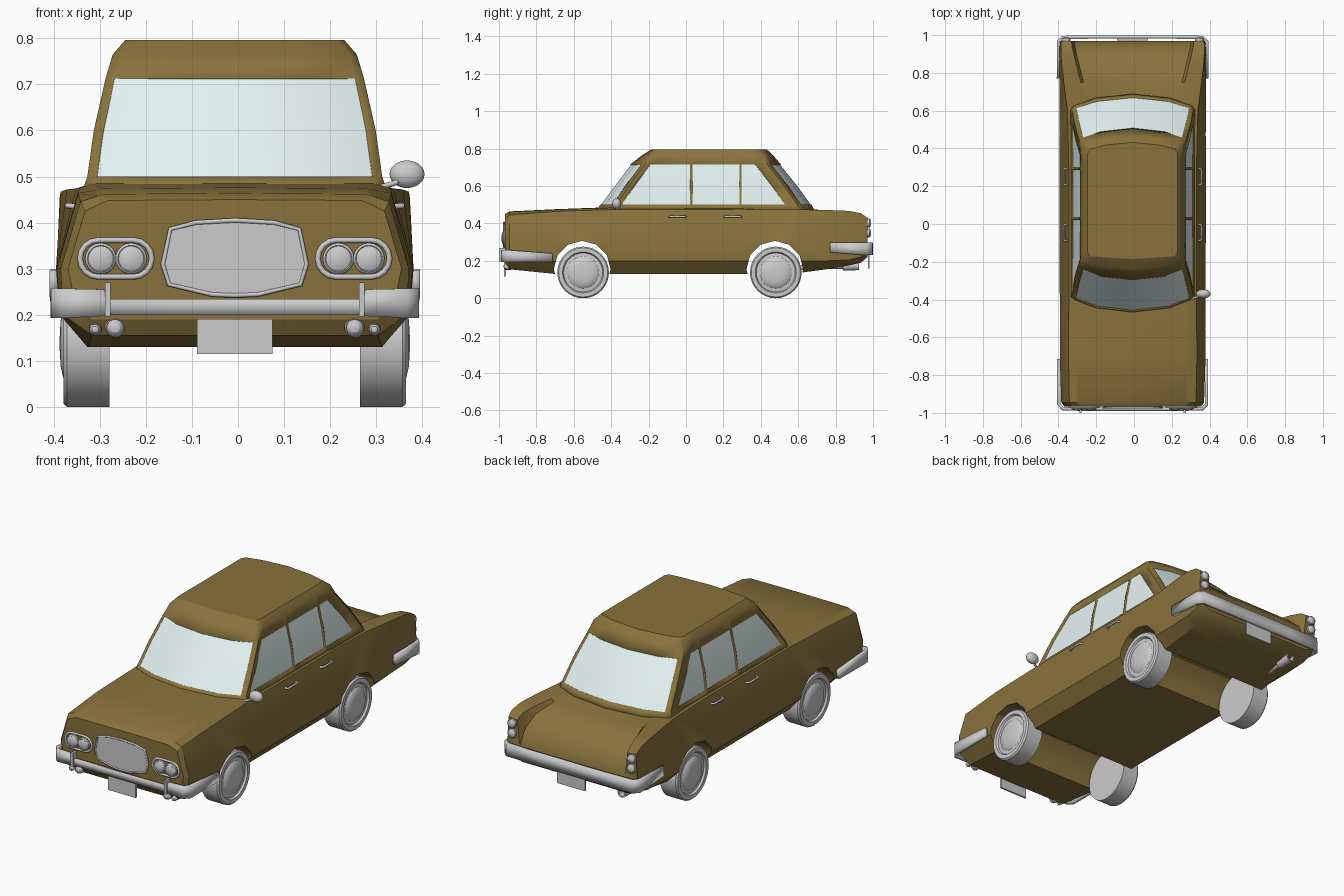
import bpy, bmesh
from math import radians, pi, cos, sin
from mathutils import Vector

if "Cube" in bpy.data.objects:
    bpy.data.objects.remove(bpy.data.objects["Cube"])

CX = -0.007   # the car sits slightly off centre because of its single mirror


def material(name, col):
    m = bpy.data.materials.new(name)
    m.diffuse_color = (*col, 1)
    m.use_nodes = True
    m.node_tree.nodes["Principled BSDF"].inputs["Base Color"].default_value = m.diffuse_color
    return m


PAINT = material("paint", (0.25, 0.17, 0.045))
GLASS = material("glass", (0.78, 0.90, 0.90))


def finish(ob, mat=None, angle=30):
    bpy.ops.object.select_all(action='DESELECT')
    ob.select_set(True)
    bpy.context.view_layer.objects.active = ob
    if ob.type == 'CURVE':
        bpy.ops.object.convert(target='MESH')
        ob = bpy.context.object
    bpy.ops.object.shade_smooth_by_angle(angle=radians(angle))
    if mat:
        ob.data.materials.append(mat)
    ob.location.x += CX
    return ob


def to_object(name, bm):
    me = bpy.data.meshes.new(name)
    bm.to_mesh(me)
    bm.free()
    ob = bpy.data.objects.new(name, me)
    bpy.context.collection.objects.link(ob)
    return ob


def loft(name, half_rings, keep=None, inset=0):
    """Skin mirrored half sections; keep(i, j) picks the faces by row and half column."""
    bm = bmesh.new()
    rings = []
    for h in half_rings:
        full = h + [(-x, y, z) for x, y, z in h[-2:0:-1]]
        rings.append([bm.verts.new(p) for p in full])
    n, last = len(rings[0]), len(half_rings[0]) - 2
    drop = []
    for i in range(len(rings) - 1):
        for j in range(n):
            k = (j + 1) % n
            f = bm.faces.new((rings[i][j], rings[i][k], rings[i + 1][k], rings[i + 1][j]))
            if keep and not keep(i, min(j, n - 1 - j)):
                drop.append(f)
    caps = [bm.faces.new(rings[0]), bm.faces.new(rings[-1])]
    bmesh.ops.recalc_face_normals(bm, faces=bm.faces)
    if keep:
        drop += [caps[0]] + ([caps[1]] if not keep(-1, -1) else [])
        bmesh.ops.delete(bm, geom=drop, context='FACES')
    bm.normal_update()
    for v in bm.verts:
        v.co -= v.normal * inset
    return to_object(name, bm)


def plate(name, pts, y0, y1):
    """Extrude an (x, z) outline along y."""
    bm = bmesh.new()
    a = [bm.verts.new((x, y0, z)) for x, z in pts]
    b = [bm.verts.new((x, y1, z)) for x, z in pts]
    bm.faces.new(a)
    bm.faces.new(b)
    for i in range(len(a)):
        k = (i + 1) % len(a)
        bm.faces.new((a[i], a[k], b[k], b[i]))
    bmesh.ops.recalc_face_normals(bm, faces=bm.faces)
    return finish(to_object(name, bm))


def tube(name, pts, r, cyclic=False):
    cu = bpy.data.curves.new(name, 'CURVE')
    cu.dimensions = '3D'
    cu.bevel_depth, cu.bevel_resolution, cu.use_fill_caps = r, 2, True
    s = cu.splines.new('POLY')
    s.points.add(len(pts) - 1)
    for p, co in zip(s.points, pts):
        p.co = (*co, 1)
    s.use_cyclic_u = cyclic
    ob = bpy.data.objects.new(name, cu)
    bpy.context.collection.objects.link(ob)
    return finish(ob, angle=50)


def lathe(name, profile, loc, axis, n=28):
    """Spin (radius, offset) points round an axis direction."""
    bm = bmesh.new()
    q = Vector((0, 0, 1)).rotation_difference(Vector(axis))
    rings = [[bm.verts.new(q @ Vector((r * cos(2 * pi * k / n), r * sin(2 * pi * k / n), h)) + Vector(loc))
              for k in range(n)] for r, h in profile]
    for a, b in zip(rings, rings[1:]):
        for k in range(n):
            bm.faces.new((a[k], a[(k + 1) % n], b[(k + 1) % n], b[k]))
    bm.faces.new(rings[0])
    bm.faces.new(rings[-1])
    bmesh.ops.recalc_face_normals(bm, faces=bm.faces)
    return finish(to_object(name, bm))


# Lower body: y, bottom z, bottom w, low w, mid w, shoulder x z, lid edge x z, lid z
SECTIONS = [
    (-.967, .19, .31, .345, .362, .325, .425, .29, .442, .45),
    (-.945, .155, .31, .373, .378, .335, .445, .30, .457, .464),
    (-.70, .13, .32, .38, .386, .34, .464, .30, .471, .476),
    (-.40, .13, .32, .38, .386, .338, .474, .31, .484, .487),
    (.30, .13, .32, .38, .388, .338, .476, .31, .485, .487),
    (.60, .135, .32, .38, .388, .345, .474, .26, .476, .478),
    (.75, .155, .32, .38, .388, .365, .472, .275, .470, .460),
    (.87, .175, .32, .38, .388, .378, .467, .305, .462, .430),
    (.935, .19, .32, .38, .387, .38, .455, .32, .450, .370),
    (.97, .22, .32, .375, .383, .378, .430, .325, .425, .295),
]
body = loft("body", [[(0, y, b), (wb, y, b), (wl, y, max(.2, b + .03)), (wm, y, .3), (sx, y, sz),
                      (ex, y, ez), (ex - .015, y, zt - .002), (0, y, zt)]
                     for y, b, wb, wl, wm, sx, sz, ex, ez, zt in SECTIONS])

# Wheel arches cut right across the body
for yc in (-.555, .475):
    bpy.ops.mesh.primitive_cylinder_add(vertices=12, radius=.152, depth=1.2,
                                        location=(0, yc, .155), rotation=(0, pi / 2, 0))
    cutter = bpy.context.object
    mod = body.modifiers.new("arch", 'BOOLEAN')
    mod.operation, mod.object, mod.solver = 'DIFFERENCE', cutter, 'EXACT'
    bpy.context.view_layer.objects.active = body
    bpy.ops.object.modifier_apply(modifier=mod.name)
    bpy.data.objects.remove(cutter)
finish(body, PAINT)

# Cabin: z, front centre y, front corner y, half width, rear corner y, rear centre y
LEVELS = [(.465, -.475, -.40, .332, .62, .69), (.50, -.46, -.385, .32, .605, .672),
          (.60, -.385, -.315, .306, .535, .60), (.715, -.298, -.23, .28, .445, .508),
          (.765, -.235, -.195, .265, .42, .465), (.796, -.185, -.16, .238, .385, .432)]


def cabin_ring(z, yf, fc, x, rc, yr):
    pts = [(0, yf), (.6 * x, yf + .3 * (fc - yf)), (.94 * x, fc - .01), (x, fc + .01), (x, fc + .04),
           (x, .022), (x, .034), (x, .286), (x, .298), (x, rc - .075), (x, rc - .01),
           (.94 * x, rc + .012), (.6 * x, yr - .3 * (yr - rc)), (0, yr)]
    return [(a, b, z) for a, b in pts]


rings = [cabin_ring(*lv) for lv in LEVELS]
PANES = {"windshield": (0, 1), "side_windows": (4, 6, 8), "rear_window": (11, 12)}
ALL = sum(PANES.values(), ())
cabin = loft("cabin", rings, lambda i, j: not (i in (1, 2) and j in ALL))
sol = cabin.modifiers.new("thickness", 'SOLIDIFY')
sol.thickness, sol.offset = .01, -1
finish(cabin, PAINT)
for name, cols in PANES.items():
    finish(loft(name, rings, lambda i, j: i in (1, 2) and j in cols, .004), GLASS)

# Wheels with dished rim and hub cap
WHEEL = [(.138, 0), (.138, .092), (.131, .1), (.11, .1), (.104, .09), (.085, .092),
         (.076, .1), (.05, .106), (.015, .108)]
for s in (-1, 1):
    for name, yc in (("front_wheel", -.55), ("rear_wheel", .48)):
        lathe(name, WHEEL, (s * .272, yc, .138), (s, 0, 0), 32)


def bumper(name, half):
    """Wrap-round strip from (x, y, low z, high z) points."""
    path = [(-x, y, a, b) for x, y, a, b in half[::-1]] + half
    bm = bmesh.new()
    v = [(bm.verts.new((x, y, a)), bm.verts.new((x, y, b))) for x, y, a, b in path]
    for p, q in zip(v, v[1:]):
        bm.faces.new((p[0], q[0], q[1], p[1]))
    ob = to_object(name, bm)
    m = ob.modifiers.new("thickness", 'SOLIDIFY')
    m.thickness, m.offset = .018, 0
    return finish(ob)


bumper("front_bumper", [(.27, -.98, .2, .234), (.285, -.98, .197, .255), (.37, -.978, .193, .257),
                        (.391, -.955, .193, .258), (.391, -.715, .195, .24)])
bumper("rear_bumper", [(.2, .99, .23, .295), (.37, .988, .23, .297),
                       (.393, .965, .23, .298), (.393, .77, .245, .297)])


def box(x, z, w, h):
    return [(x - w, z - h), (x + w, z - h), (x + w, z + h), (x - w, z + h)]


# Grille and its frame
g = [(.0, .405), (.085, .4), (.14, .386), (.156, .31), (.143, .266), (.05, .244)]
outline = g + [(0, .242)] + [(-x, z) for x, z in g[:0:-1]]
plate("grille", outline, -.974, -.95)
tube("grille_frame", [(x, -.973, z) for x, z in outline], .005, True)

# Number plates without lettering
plate("front_plate", box(0, .153, .082, .038), -.972, -.962)
plate("rear_plate", box(0, .195, .082, .036), .972, .982)

LAMP = [(1, 0), (1, .6), (.85, .75), (.8, .7), (.5, .85), (.1, .9)]


def lamp(name, x, y, z, r, depth, d):
    lathe(name, [(a * r, h * depth) for a, h in LAMP], (x, y, z), (0, d, 0), 20)


for s in (-1, 1):
    # Twin headlights in a rounded bezel
    cap = [(s * .258 + sg * .038 + .040 * cos(t), -.969, .322 + .040 * sin(t))
           for sg, t0 in ((1, -pi / 2), (-1, pi / 2)) for t in [t0 + k * pi / 8 for k in range(9)]]
    tube("headlight_bezel", cap, .006, True)
    for x in (.225, .291):
        lamp("headlight", s * x, -.96, .322, .034, .03, -1)
    # Low fog lamps, bumper guard, tail lights
    lamp("fog_lamp", s * .26, -.935, .172, .022, .045, -1)
    lamp("small_fog_lamp", s * .303, -.935, .168, .014, .045, -1)
    plate("bumper_guard", box(s * .276, .233, .006, .037), -1, -.965)
    for z in (.402, .35):
        lamp("tail_light", s * .353, .963, z, .024, .03, 1)
    # Door handles
    for y in (-.045, .25):
        tube("door_handle", [(s * .345, y - .045, .435), (s * .364, y - .04, .437),
                             (s * .364, y + .04, .437), (s * .345, y + .045, .435)], .006)

# Exhaust pipe and tail end
lathe("exhaust", [(.014, 0), (.014, .22), (.024, .225), (.024, .31), (.018, .31), (.018, .27)],
      (-.26, .615, .165), (0, 1, .03), 16)

# Single door mirror
tube("mirror_stalk", [(.31, -.395, .475), (.345, -.385, .485), (.375, -.37, .5)], .006)
bpy.ops.mesh.primitive_uv_sphere_add(segments=20, ring_count=12, location=(.374, -.37, .505))
mirror = bpy.context.object
mirror.name = "mirror_head"
mirror.scale = (.038, .024, .03)
finish(mirror)
